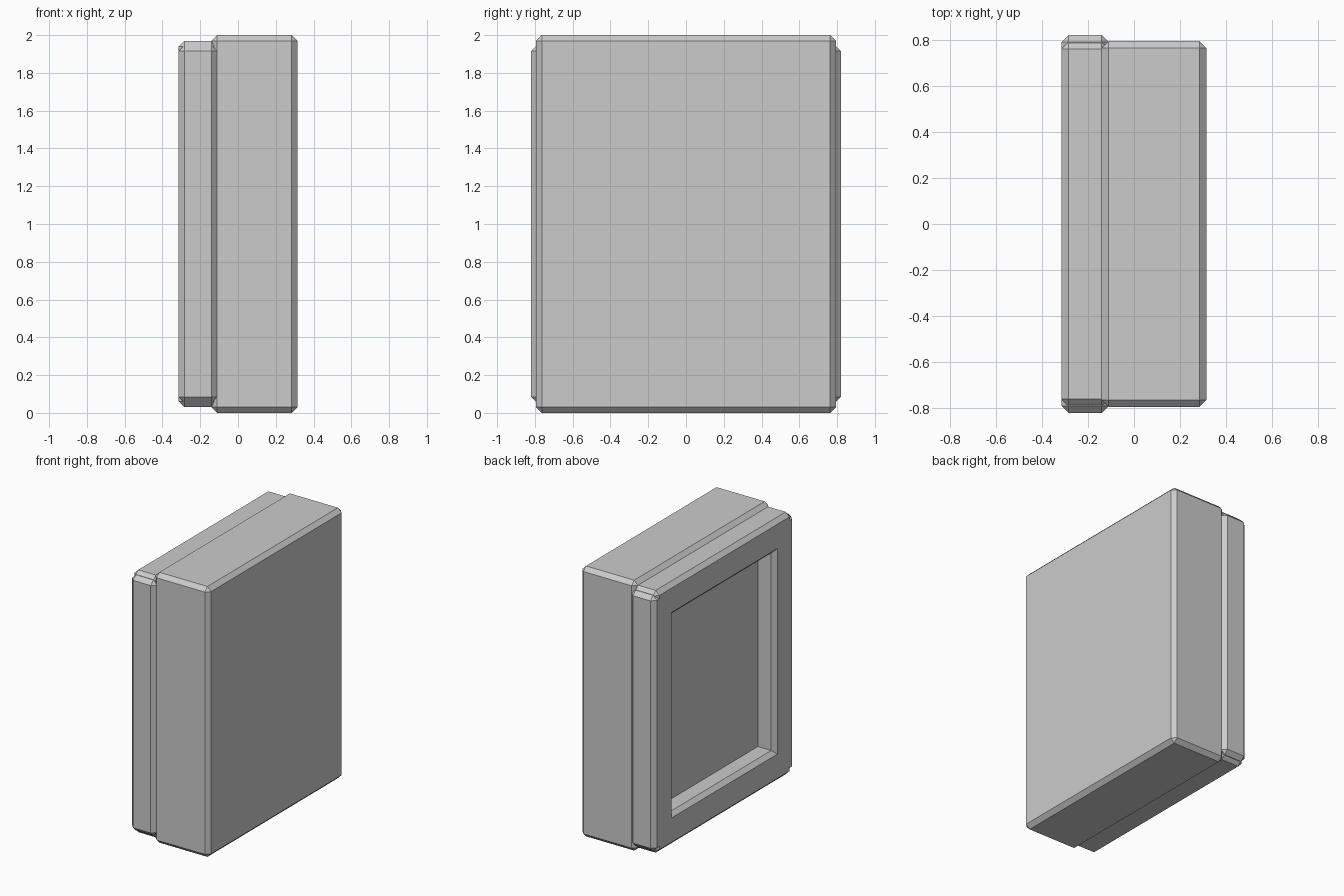
import bpy
import bmesh
from mathutils import Vector

cube = bpy.data.objects.get("Cube")
if cube:
    bpy.data.objects.remove(cube, do_unlink=True)

# One flat grey for the whole model
GREY = (0.6, 0.6, 0.6, 1.0)
grey = bpy.data.materials.new("light grey")
grey.use_nodes = True
grey.diffuse_color = GREY
grey.node_tree.nodes["Principled BSDF"].inputs["Base Color"].default_value = GREY


def block(name, low, high, chamfer=0.03):
    """Box between two corners, with every edge chamfered flat."""
    low, high = Vector(low), Vector(high)
    bm = bmesh.new()
    bmesh.ops.create_cube(bm, size=1)
    for v in bm.verts:
        v.co = (low + high) / 2 + v.co * (high - low)
    if chamfer:
        bmesh.ops.bevel(bm, geom=bm.edges[:], offset=chamfer,
                        segments=1, affect='EDGES')
    mesh = bpy.data.meshes.new(name)
    bm.to_mesh(mesh)
    bm.free()
    mesh.materials.append(grey)
    obj = bpy.data.objects.new(name, mesh)
    bpy.context.collection.objects.link(obj)
    return obj


# Thick case
block("case", (-0.14, -0.793, 0), (0.314, 0.793, 2))

# Bezel on the case: four chamfered bars around the opening
back, face = -0.11, -0.314
for name, side in (("front_post", -1), ("back_post", 1)):
    ys = sorted((side * 0.59, side * 0.82))
    block(name, (face, ys[0], 0.055), (back, ys[1], 1.945))
for name, side in (("bottom_rail", -1), ("top_rail", 1)):
    zs = sorted((1 + side * 0.73, 1 + side * 0.97))
    block(name, (face, -0.79, zs[0]), (back, 0.79, zs[1]))

# Recessed panel inside the bezel
block("recessed_panel", (-0.175, -0.7, 0.2), (-0.12, 0.7, 1.8), 0)
